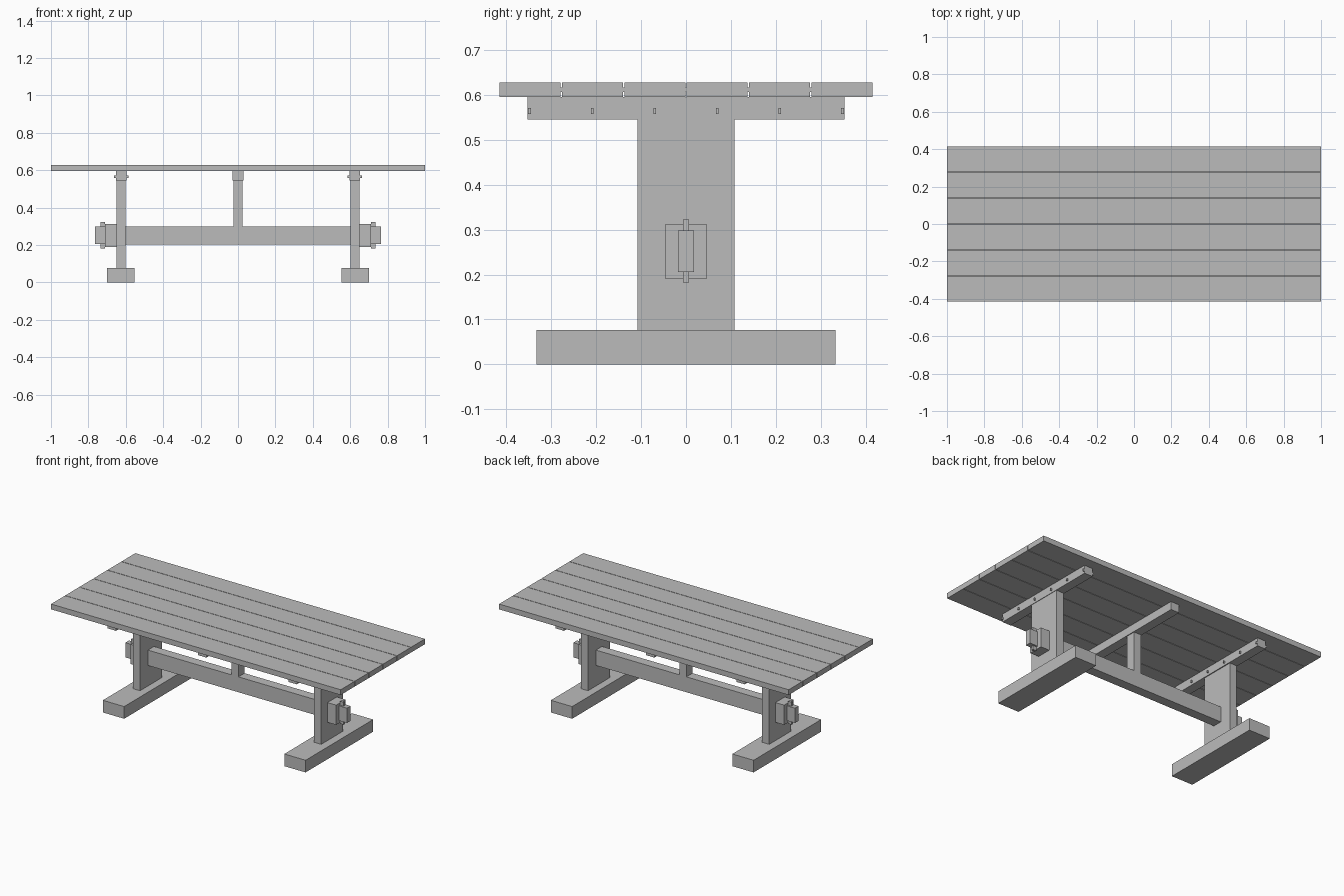
import bpy

if "Cube" in bpy.data.objects:
    bpy.data.objects.remove(bpy.data.objects["Cube"], do_unlink=True)

grey = bpy.data.materials.new("plain grey")
grey.use_nodes = True
grey.diffuse_color = (0.5, 0.5, 0.5, 1)
grey.node_tree.nodes["Principled BSDF"].inputs["Base Color"].default_value = (0.5, 0.5, 0.5, 1)


def box(name, x, y, z):
    """Box spanning the given (low, high) ranges."""
    spans = (x, y, z)
    bpy.ops.mesh.primitive_cube_add(size=1, location=[(a + b) / 2 for a, b in spans])
    ob = bpy.context.object
    ob.name = name
    ob.scale = [b - a for a, b in spans]
    bpy.ops.object.transform_apply(location=False, rotation=False, scale=True)
    ob.data.materials.append(grey)
    return ob


def half(size):
    return (-size, size)


def side_range(side, a, b):
    return tuple(sorted((side * a, side * b)))


# Table top: six planks with thin splines in the gaps
pitch, gap = 0.139, 0.003
top_z = (0.595, 0.628)
for i in range(6):
    y = (i - 3) * pitch
    box(f"top_plank_{i + 1}", half(1.0), (y + gap / 2, y + pitch - gap / 2), top_z)
    if i:
        box(f"plank_spline_{i}", half(0.997), (y - gap / 2, y + gap / 2), (0.606, 0.616))

# Trestles, one at each end
for side, label in ((1, "left"), (-1, "right")):
    box(f"{label}_foot", side_range(side, 0.553, 0.70), half(0.333), (0, 0.076))
    box(f"{label}_leg", side_range(side, 0.601, 0.65), half(0.108), (0.076, 0.545))
    box(f"{label}_cleat", side_range(side, 0.595, 0.653), half(0.353), (0.545, 0.595))

    # Pegs through the cleat
    for i in range(6):
        y = (i - 2.5) * 0.1394
        box(f"{label}_cleat_peg_{i + 1}", side_range(side, 0.585, 0.663),
            (y - 0.003, y + 0.003), (0.558, 0.571))

    # Beam end, held by a block and a wedge
    box(f"{label}_tenon", side_range(side, 0.625, 0.765), half(0.018), (0.206, 0.298))
    box(f"{label}_tenon_block", side_range(side, 0.65, 0.71), half(0.046), (0.19, 0.313))
    box(f"{label}_wedge", side_range(side, 0.71, 0.735), half(0.007), (0.182, 0.323))

# Long beam with the middle support
box("stretcher_beam", half(0.601), half(0.03), (0.204, 0.30))
box("middle_post", half(0.024), half(0.03), (0.30, 0.545))
box("middle_cleat", half(0.029), half(0.353), (0.545, 0.595))
